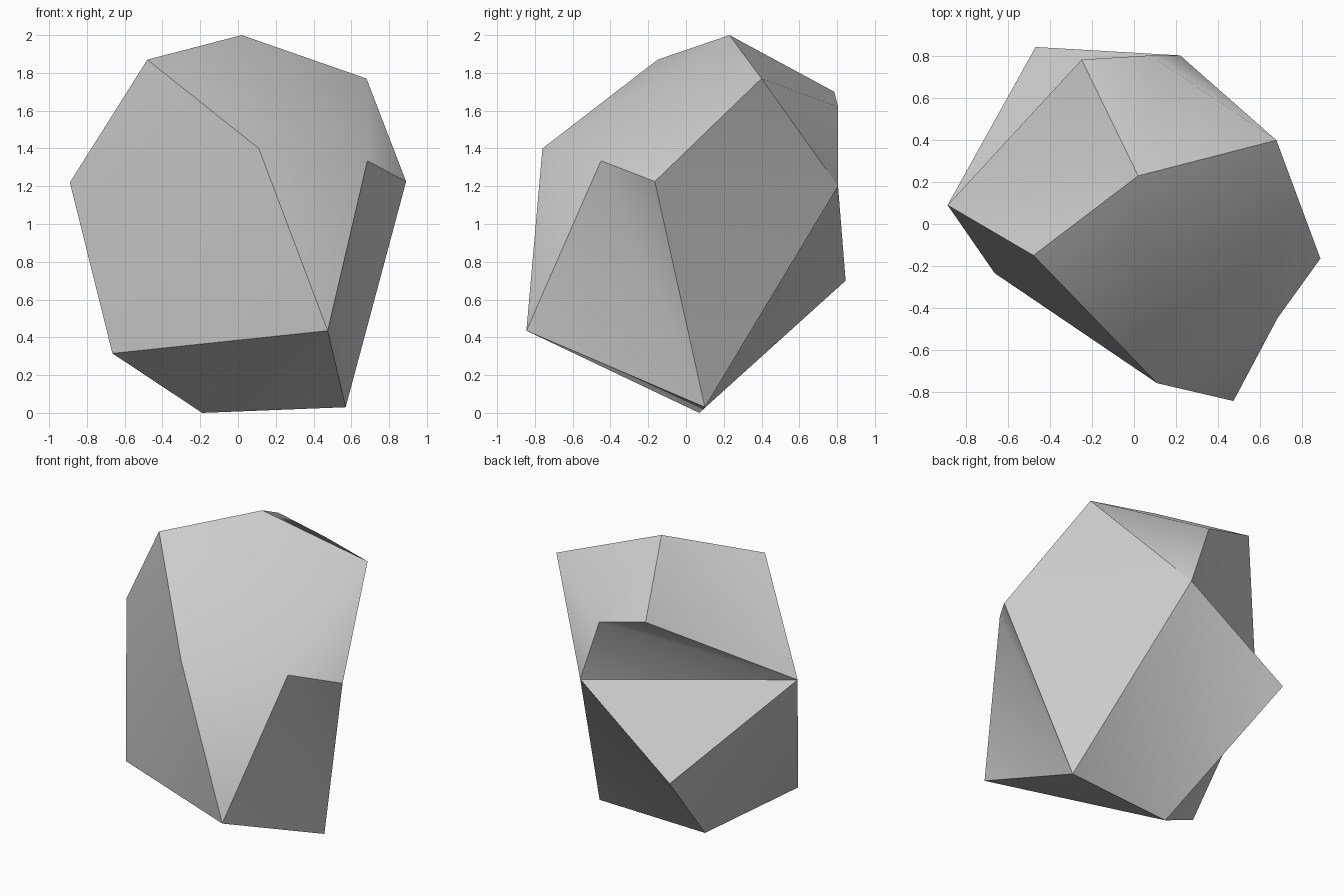
import bpy, bmesh

if "Cube" in bpy.data.objects:
    bpy.data.objects.remove(bpy.data.objects["Cube"], do_unlink=True)

# Stone material
stone = bpy.data.materials.new("stone_grey")
stone.use_nodes = True
grey = (0.6, 0.6, 0.6, 1.0)
stone.diffuse_color = grey
for node in stone.node_tree.nodes:
    if node.type == 'BSDF_PRINCIPLED':
        node.inputs["Base Color"].default_value = grey
        node.inputs["Roughness"].default_value = 0.9

# Corners of the boulder, from the crown down to the foot
corners = dict(
    A=(.02, .23, 2), B=(-.48, -.15, 1.87), C=(.68, .4, 1.77),
    L=(-.25, .785, 1.7), M=(.08, .805, 1.62), D=(.11, -.76, 1.4),
    E=(.685, -.45, 1.335), F=(.89, -.165, 1.225), G=(-.89, .09, 1.22),
    N=(.22, .805, 1.2), O=(-.47, .845, .7), H=(.475, -.845, .435),
    I=(-.665, -.235, .315), J=(.57, .1, .03), K=(-.19, .07, 0),
)

# Each facet is a gently bent panel made of a few triangles
facets = dict(
    crown_slope="ABD ADE DHE ACE CEF",
    front="BDG DIG DHI",
    right_cheek="HEJ EFJ",
    right_side="CFN FJN",
    front_underside="HIK HKJ",
    back_underside="NOK NKJ",
    left_underside="GIK GKO",
    left_shoulder="ABG AGL",
    back_slope="ACM AML CMN",
    back_overhang="LMG MNG",
    back_ledge="GNO",
)

bm = bmesh.new()
points = {name: bm.verts.new(place) for name, place in corners.items()}
facet_of = {}
for facet, panels in facets.items():
    for panel in panels.split():
        face = bm.faces.new([points[name] for name in panel])
        face.smooth = True
        facet_of[face] = facet
bmesh.ops.recalc_face_normals(bm, faces=bm.faces[:])

# Crisp borders between facets, soft shading inside them
for edge in bm.edges:
    edge.smooth = len({facet_of[face] for face in edge.link_faces}) == 1

mesh = bpy.data.meshes.new("boulder")
bm.to_mesh(mesh)
bm.free()
mesh.materials.append(stone)
boulder = bpy.data.objects.new("boulder", mesh)
bpy.context.collection.objects.link(boulder)
